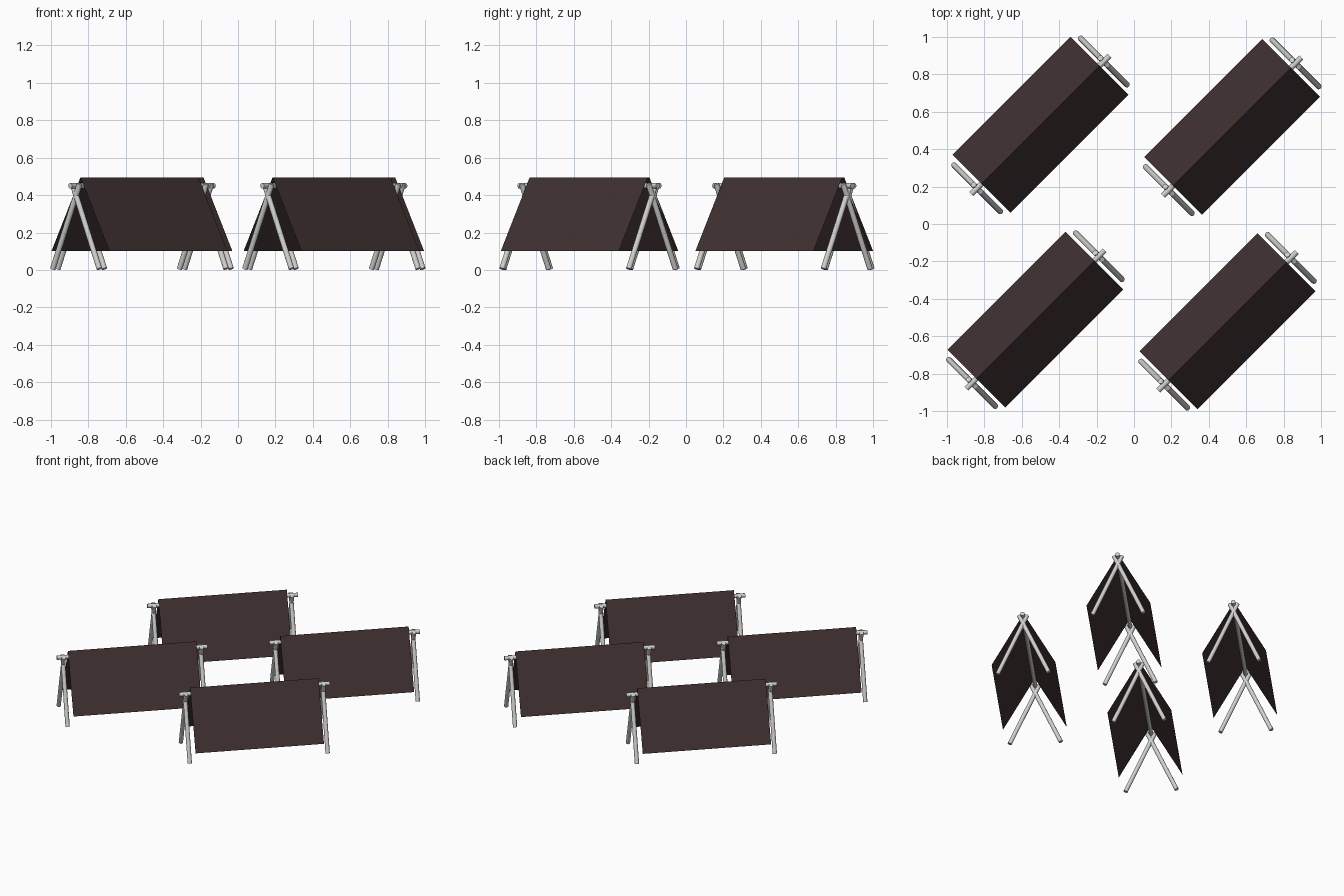
import bpy, math
from mathutils import Vector, Matrix

if "Cube" in bpy.data.objects:
    bpy.data.objects.remove(bpy.data.objects["Cube"])


def material(name, rgb):
    m = bpy.data.materials.new(name)
    m.diffuse_color = (*rgb, 1)
    m.use_nodes = True
    m.node_tree.nodes["Principled BSDF"].inputs["Base Color"].default_value = m.diffuse_color
    return m


CLOTH = material("dark brown cloth", (0.050, 0.030, 0.030))
POLE = material("pale grey pole", (0.62, 0.62, 0.61))
R = 0.015           # pole radius
END = 0.479         # distance of the crossed poles from the tent centre


def pole(name, a, b, place):
    a, b = Vector(a), Vector(b)
    bpy.ops.mesh.primitive_cylinder_add(vertices=12, radius=R, depth=(b - a).length)
    ob = bpy.context.object
    ob.name = name
    turn = (b - a).to_track_quat('Z', 'Y').to_matrix().to_4x4()
    ob.matrix_world = place @ Matrix.Translation((a + b) / 2) @ turn
    ob.data.materials.append(POLE)
    bpy.ops.object.shade_smooth_by_angle(angle=math.radians(40))


def tent(x, y):
    # tent runs along its local x axis, turned 45 degrees
    place = Matrix.Translation((x, y, 0)) @ Matrix.Rotation(math.radians(45), 4, 'Z')

    # folded cloth sheet
    section = [(-0.219, 0.10), (0, 0.495), (0.219, 0.10)]
    verts = [(u, v, z) for u in (-0.446, 0.446) for v, z in section]
    me = bpy.data.meshes.new("tent_cloth")
    me.from_pydata(verts, [], [(0, 3, 4, 1), (1, 4, 5, 2)])
    me.materials.append(CLOTH)
    ob = bpy.data.objects.new("tent_cloth", me)
    bpy.context.collection.objects.link(ob)
    ob.matrix_world = place

    # ridge pole under the fold
    pole("ridge_pole", (-0.523, 0, 0.45), (0.523, 0, 0.45), place)

    # crossed poles at both ends
    for u in (-END, END):
        for s in (-1, 1):
            pole("crossed_pole", (u, s * 0.176, 0.006), (u, -s * 0.027, 0.459), place)


for centre in [(-0.50, 0.53), (0.525, 0.52), (-0.527, -0.511), (0.50, -0.52)]:
    tent(*centre)
